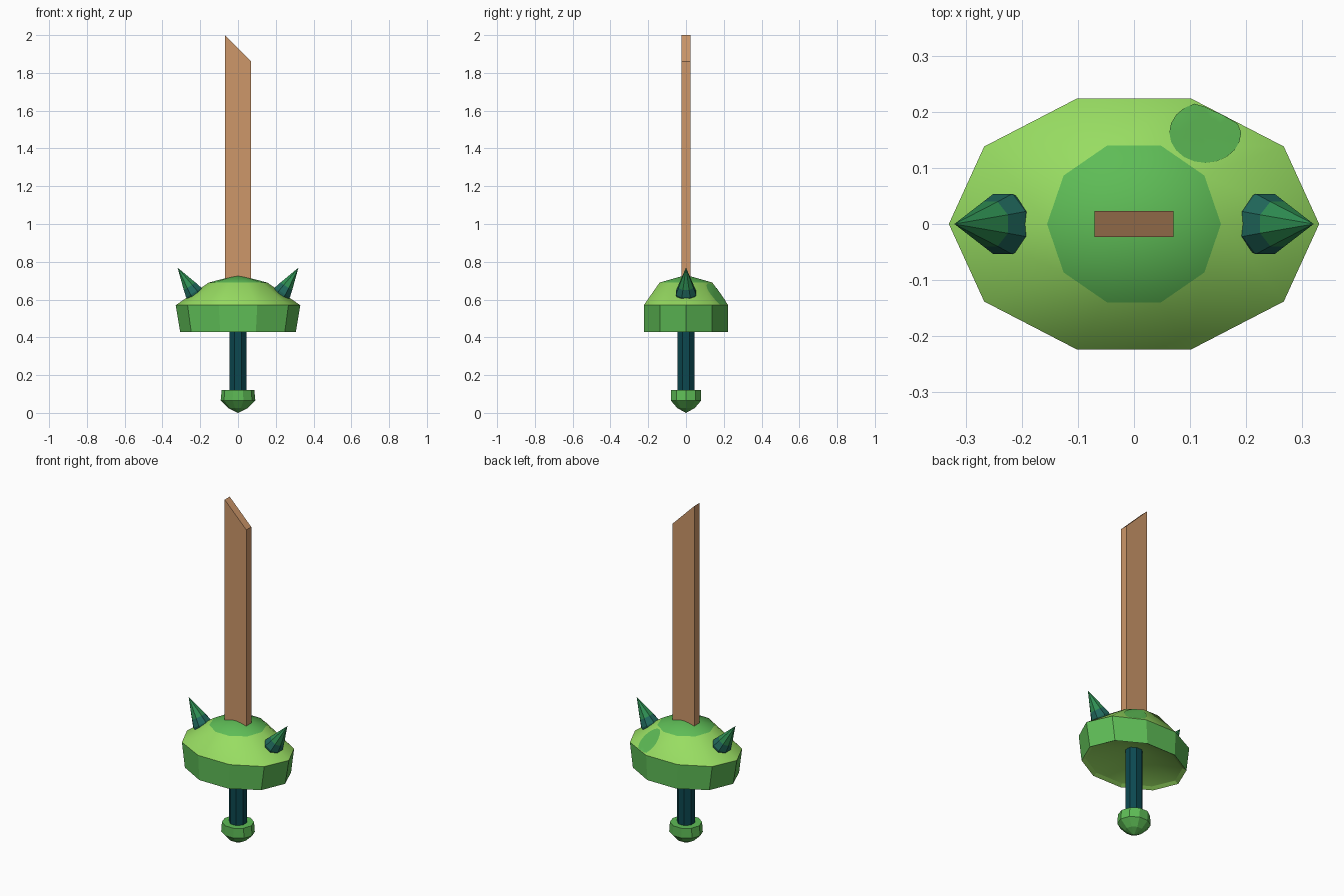
import bpy, bmesh, math
from mathutils import Vector, Matrix
from mathutils.bvhtree import BVHTree

if "Cube" in bpy.data.objects:
    bpy.data.objects.remove(bpy.data.objects["Cube"])


def material(name, r, g, b):
    """Flat colour from 0-255 sRGB."""
    m = bpy.data.materials.new(name)
    m.diffuse_color = [((c / 255 + 0.055) / 1.055) ** 2.4 for c in (r, g, b)] + [1]
    m.use_nodes = True
    m.node_tree.nodes["Principled BSDF"].inputs["Base Color"].default_value = m.diffuse_color
    return m


LEAF = material("leaf green", 94, 188, 86)
LIME = material("lime green", 152, 221, 98)
WOOD = material("tan wood", 205, 151, 106)
TEAL = material("dark teal", 12, 72, 80)
THORN_BASE = material("thorn teal", 32, 104, 92)
THORN_TIP = material("thorn green", 46, 142, 82)


def finish(bm, name, mats, closed=True):
    if closed:
        bmesh.ops.recalc_face_normals(bm, faces=bm.faces[:])
    for e in bm.edges:
        if len({f.smooth for f in e.link_faces}) > 1:
            e.smooth = False
    me = bpy.data.meshes.new(name)
    bm.to_mesh(me)
    bm.free()
    for m in mats:
        me.materials.append(m)
    ob = bpy.data.objects.new(name, me)
    bpy.context.collection.objects.link(ob)
    return ob


def lathe(rings, sides, turn=0.0, bands=None, smooth=()):
    """Rings are (rx, ry, z); rx of 0 makes a point. bands gives a material per band."""
    bm = bmesh.new()
    loops = []
    for rx, ry, z in rings:
        if rx == 0:
            loops.append([bm.verts.new((0, 0, z))] * sides)
        else:
            angles = [turn + 2 * math.pi * i / sides for i in range(sides)]
            loops.append([bm.verts.new((rx * math.cos(a), ry * math.sin(a), z)) for a in angles])
    for k, (low, high) in enumerate(zip(loops, loops[1:])):
        for i in range(sides):
            j = (i + 1) % sides
            corners = list(dict.fromkeys((low[i], low[j], high[j], high[i])))
            f = bm.faces.new(corners)
            f.material_index = bands[k] if bands else 0
            f.smooth = k in smooth
    for loop in (loops[0], loops[-1]):
        if loop[0] is not loop[1]:
            bm.faces.new(loop)
    return bm


# Guard: hollowed underside, leaf wall, lime slope, leaf cap
guard = lathe([(0, 0, 0.53), (0.285, 0.215, 0.44), (0.306, 0.235, 0.427), (0.33, 0.235, 0.57),
               (0.155, 0.147, 0.69), (0, 0, 0.73)], 10,
              bands=[1, 1, 0, 1, 0], smooth=(0, 3, 4))
surface = BVHTree.FromBMesh(guard)
finish(guard, "guard", [LEAF, LIME])

# Round spot lying on the back right slope
spot = bmesh.new()
centre = Vector((0.127, 0.163, 2))


def drop(offset):
    """Drop a point onto the guard, pulling it in if it misses."""
    for s in range(20):
        hit = surface.ray_cast(centre + offset * (1 - 0.05 * s), Vector((0, 0, -1)))[0]
        if hit:
            return hit + Vector((0, 0, 0.003))


N = 20
rows = [[spot.verts.new(drop(Vector((0.064 * s * math.cos(i * math.tau / N),
                                     0.054 * s * math.sin(i * math.tau / N), 0))))
         for i in range(N)] for s in (0.25, 0.5, 0.75, 1)]
spot.faces.new(rows[0])
for a, b in zip(rows, rows[1:]):
    for i in range(N):
        spot.faces.new((a[i], b[i], b[(i + 1) % N], a[(i + 1) % N]))
for f in spot.faces:
    f.smooth = True
finish(spot, "guard_spot", [LEAF], closed=False)

# Grip and pommel
finish(lathe([(0.048, 0.048, 0.1), (0.048, 0.048, 0.56)], 8, math.pi / 8), "grip", [TEAL])
finish(lathe([(0, 0, 0), (0.05, 0.048, 0.025), (0.092, 0.084, 0.065),
              (0.086, 0.084, 0.122)], 10), "pommel", [LEAF])

# Blade with slanted tip
blade = bmesh.new()
outline = [(-0.07, 0.66), (0.07, 0.66), (0.07, 1.86), (-0.07, 2.0)]
face = blade.faces.new([blade.verts.new((x, -0.023, z)) for x, z in outline])
ext = bmesh.ops.extrude_face_region(blade, geom=[face])
bmesh.ops.translate(blade, vec=(0, 0.046, 0),
                    verts=[v for v in ext["geom"] if isinstance(v, bmesh.types.BMVert)])
finish(blade, "blade", [WOOD])

# Thorns leaning outward on both sides
for side, name in ((-1, "left_thorn"), (1, "right_thorn")):
    thorn = lathe([(0.047, 0.05, 0), (0.052, 0.058, 0.035), (0.04, 0.043, 0.075), (0, 0, 0.193)],
                  8, math.pi / 8, bands=[0, 0, 1])
    lean = Matrix.Rotation(side * math.radians(33), 4, 'Y')
    bmesh.ops.transform(thorn, matrix=Matrix.Translation((side * 0.215, 0, 0.607)) @ lean,
                        verts=thorn.verts[:])
    finish(thorn, name, [THORN_BASE, THORN_TIP])
